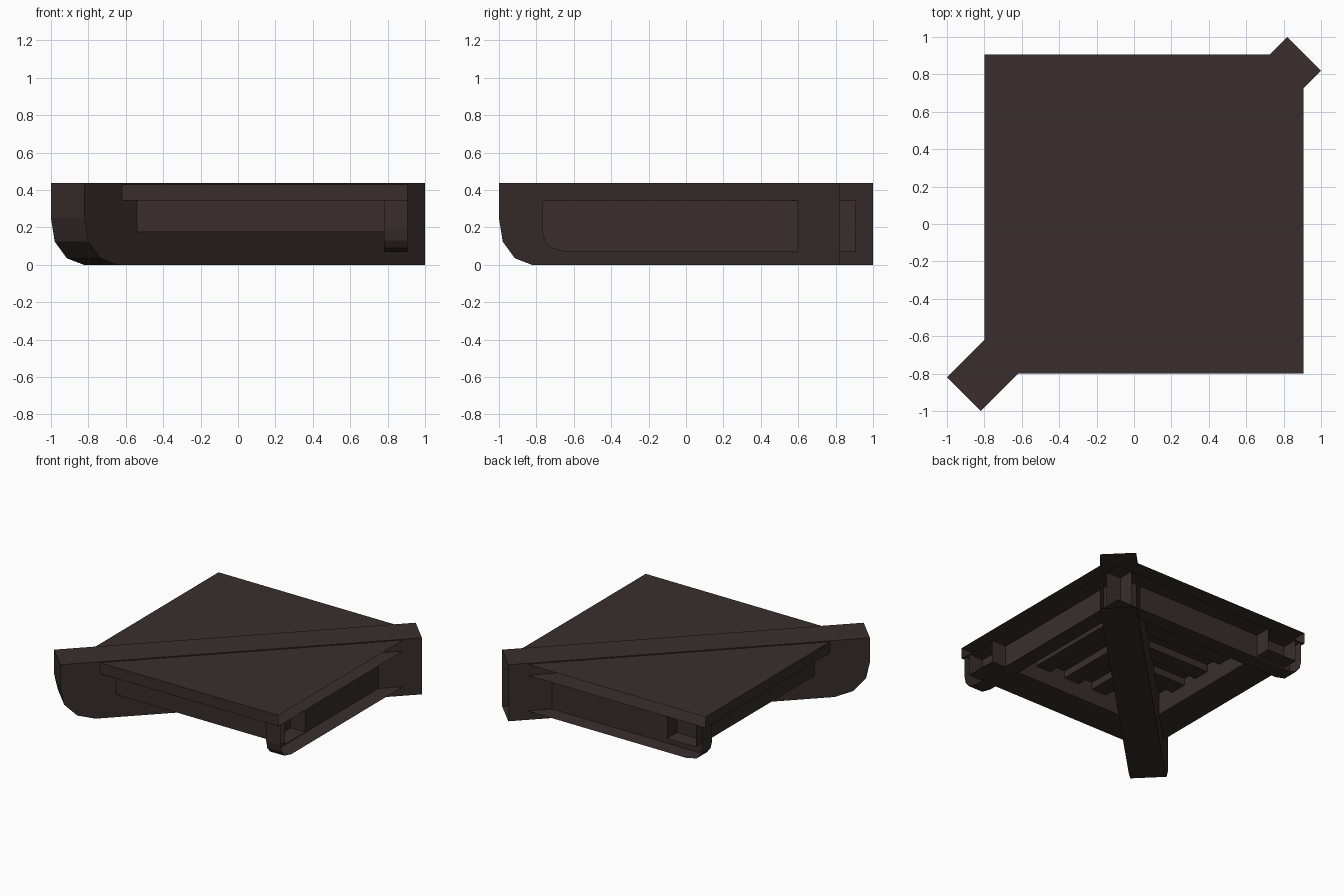
import bpy, bmesh
from mathutils import Vector

if "Cube" in bpy.data.objects:
    bpy.data.objects.remove(bpy.data.objects["Cube"])

wood = bpy.data.materials.new("dark_brown_wood")
wood.diffuse_color = (0.041, 0.027, 0.027, 1)
wood.use_nodes = True
wood.node_tree.nodes["Principled BSDF"].inputs["Base Color"].default_value = wood.diffuse_color

R2 = 0.5 ** 0.5
WALL = 0.905          # the sides against the wall are left open


def prism(name, profile, u, v, v0, v1):
    """Extrude a (u, z) profile along v from v0 to v1, opening the wall side."""
    u, v = Vector(u), Vector(v)
    bm = bmesh.new()
    face = bm.faces.new([bm.verts.new(u * a + v * v0 + Vector((0, 0, z)))
                         for a, z in profile])
    ext = bmesh.ops.extrude_face_region(bm, geom=[face], use_keep_orig=True)
    moved = [g for g in ext["geom"] if isinstance(g, bmesh.types.BMVert)]
    bmesh.ops.translate(bm, verts=moved, vec=v * (v1 - v0))
    bmesh.ops.recalc_face_normals(bm, faces=bm.faces[:])
    open_faces = [f for f in bm.faces
                  if max(f.calc_center_median().xy) > WALL - 0.001]
    bmesh.ops.delete(bm, geom=open_faces, context='FACES')
    me = bpy.data.meshes.new(name)
    bm.to_mesh(me)
    bm.free()
    me.materials.append(wood)
    ob = bpy.data.objects.new(name, me)
    bpy.context.collection.objects.link(ob)
    return ob


def rect(a0, a1, z0, z1):
    return [(a0, z0), (a1, z0), (a1, z1), (a0, z1)]


X, Y = (1, 0, 0), (0, 1, 0)

# Roof plate
prism("roof_plate", rect(-0.80, WALL, 0.345, 0.43), X, Y, -0.80, WALL)

# Diagonal hip beam with a rounded outer end
E = 1.82 * R2
hip = [(-E, 0.437), (-E, 0.25), (-E + 0.028, 0.125), (-E + 0.12, 0.035),
       (-E + 0.25, 0.0), (E, 0.0), (E, 0.437)]
prism("hip_beam", hip, (R2, R2, 0), (-R2, R2, 0), -0.18 * R2, 0.18 * R2)

# Parts repeated on both sides of the diagonal
wall_profile = [(-0.77, 0.345), (-0.77, 0.19), (-0.757, 0.13), (-0.725, 0.09),
                (-0.64, 0.07), (WALL, 0.07), (WALL, 0.345)]
for side, a, b in (("right", X, Y), ("back", Y, X)):
    # Beam against the wall, rounded at its free end
    prism("wall_beam_" + side, wall_profile, b, a, 0.78, WALL)
    # Outer eave beam
    prism("eave_beam_" + side, rect(-0.72, -0.47, 0.175, 0.345), b, a, -0.60, WALL)
    # Small rafters between eave beam and hip beam
    for i, p in enumerate((-0.14, 0.11, 0.37)):
        prism(f"rafter_{side}_{i}", rect(-0.50, p + 0.06, 0.29, 0.345), b, a, p, p + 0.13)
